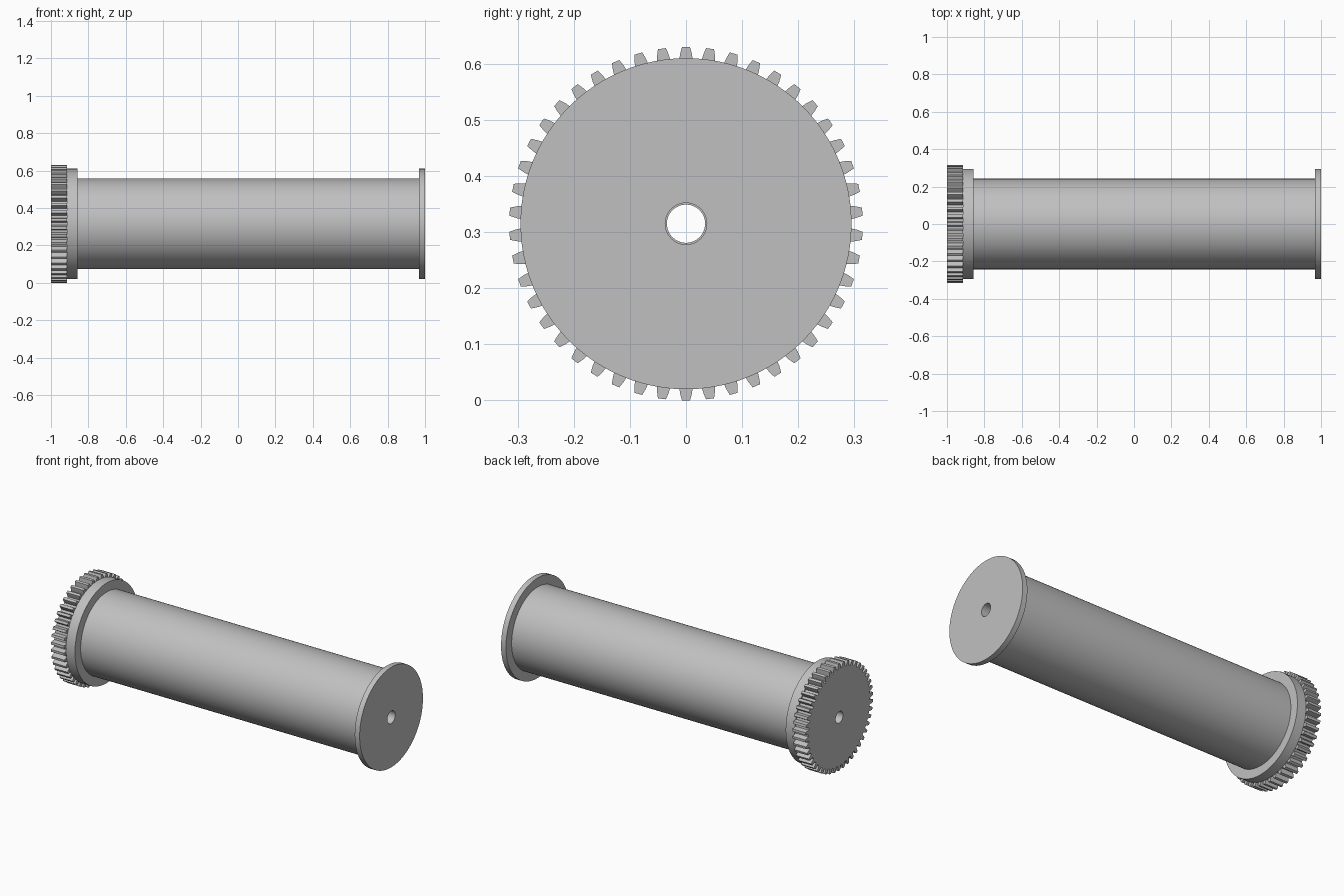
import bpy, bmesh
from math import sin, cos, pi

CENTRE_Z = 0.315
SEGMENTS = 96
TEETH = 46

cube = bpy.data.objects.get("Cube")
if cube:
    bpy.data.objects.remove(cube, do_unlink=True)

grey = bpy.data.materials.new("plain grey")
grey.use_nodes = True
colour = (0.53, 0.53, 0.53, 1)
grey.diffuse_color = colour
grey.node_tree.nodes["Principled BSDF"].inputs["Base Color"].default_value = colour


def circle(radius, count):
    """Points (angle, radius) around the x axis."""
    return [(2 * pi * i / count, radius) for i in range(count)]


def tube(name, x0, x1, outer, bore):
    """Solid along x whose outline and bore have equal point counts."""
    bm = bmesh.new()
    n = len(outer)
    rings = []
    for x, outline in ((x0, outer), (x1, outer), (x1, bore), (x0, bore)):
        rings.append([bm.verts.new((x, r * sin(a), CENTRE_Z + r * cos(a)))
                      for a, r in outline])
    for k in range(4):
        a, b = rings[k], rings[(k + 1) % 4]
        for i in range(n):
            j = (i + 1) % n
            bm.faces.new((a[i], a[j], b[j], b[i]))
    bmesh.ops.recalc_face_normals(bm, faces=bm.faces)
    mesh = bpy.data.meshes.new(name)
    bm.to_mesh(mesh)
    bm.free()
    mesh.materials.append(grey)
    obj = bpy.data.objects.new(name, mesh)
    bpy.context.collection.objects.link(obj)
    bpy.ops.object.select_all(action='DESELECT')
    obj.select_set(True)
    bpy.context.view_layer.objects.active = obj
    bpy.ops.object.shade_smooth_by_angle(angle=pi / 9)
    return obj


# Drum and its two end flanges, all with the same bore
bore = circle(0.037, SEGMENTS)
tube("drum", -0.857, 0.968, circle(0.242, SEGMENTS), bore)
tube("gear_side_flange", -0.915, -0.857, circle(0.295, SEGMENTS), bore)
tube("plain_end_flange", 0.968, 1.0, circle(0.295, SEGMENTS), bore)

# Spur gear: each tooth is half an outline mirrored about its own axis
half_tooth = [(0.0072, 0.315), (0.0105, 0.303), (0.0130, 0.286)]
gear_outline, gear_bore = [], []
for t in range(TEETH):
    middle = 2 * pi * t / TEETH
    flank = [(-w / r, r) for w, r in reversed(half_tooth)]
    flank += [(w / r, r) for w, r in half_tooth]
    for offset, r in flank:
        gear_outline.append((middle + offset, r))
        gear_bore.append((middle + offset, 0.034))
tube("drive_gear", -1.0, -0.915, gear_outline, gear_bore)
